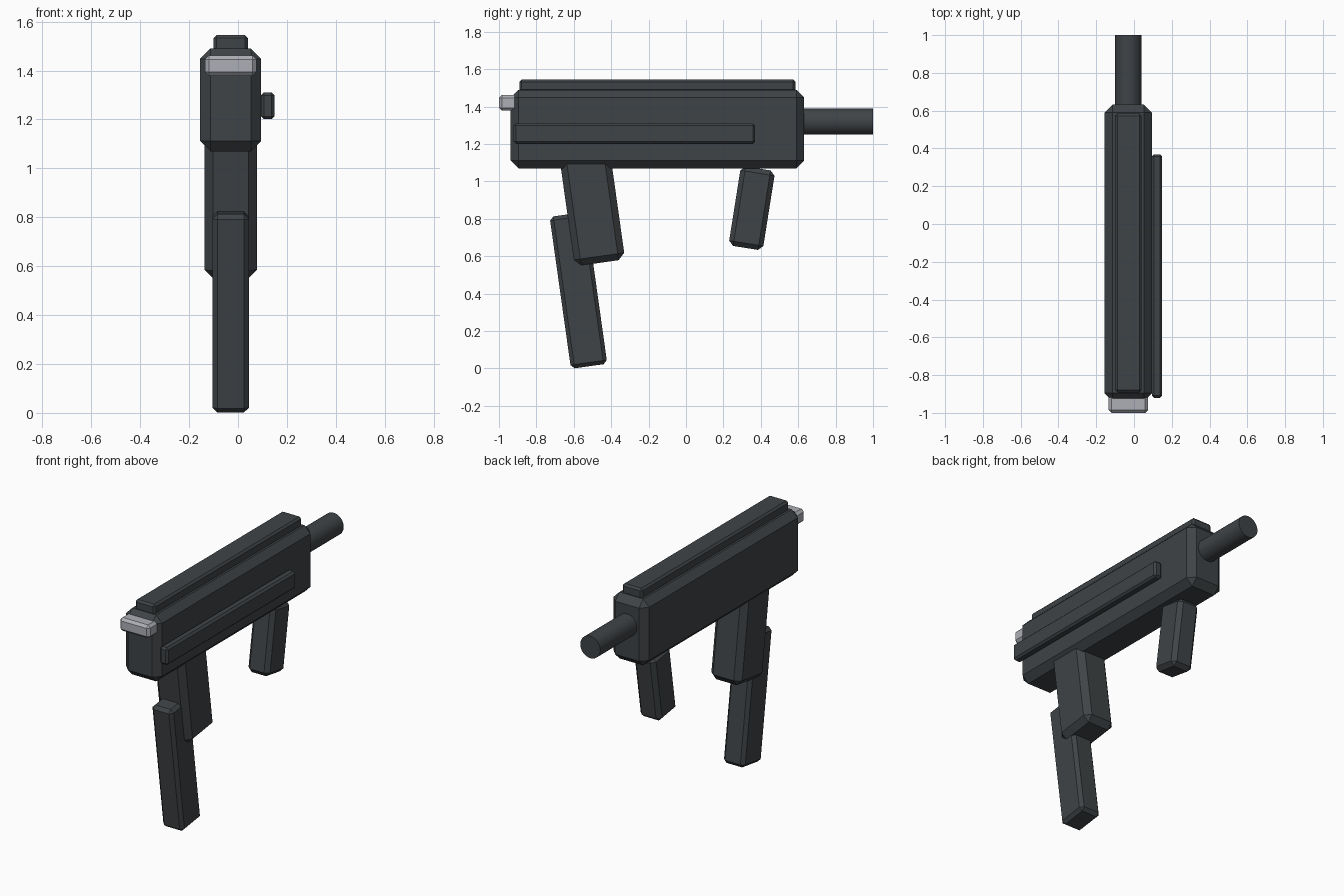
import bpy
from math import radians

cube = bpy.data.objects.get("Cube")
if cube:
    bpy.data.objects.remove(cube, do_unlink=True)


def material(name, colour):
    mat = bpy.data.materials.new(name)
    mat.use_nodes = True
    mat.diffuse_color = colour
    mat.node_tree.nodes["Principled BSDF"].inputs["Base Color"].default_value = colour
    return mat


DARK = material("dark gunmetal", (0.05, 0.057, 0.062, 1))
LIGHT = material("light steel", (0.42, 0.43, 0.47, 1))
MID_X = -0.03


def block(name, centre, size, bevel, tilt=0, mat=DARK):
    """Chamfered box, tilted about the x axis in degrees."""
    bpy.ops.mesh.primitive_cube_add(size=1, location=centre)
    obj = bpy.context.object
    obj.name = name
    obj.scale = size
    bpy.ops.object.transform_apply(location=False, rotation=False, scale=True)
    obj.rotation_euler.x = radians(tilt)
    mod = obj.modifiers.new("chamfer", "BEVEL")
    mod.width = bevel
    mod.segments = 1
    obj.data.materials.append(mat)
    return obj


# Main housing, with its top rail and side bar
block("receiver", (MID_X, -0.153, 1.28), (0.25, 1.57, 0.42), 0.042)
block("top_rail", (MID_X, -0.153, 1.512), (0.14, 1.476, 0.066), 0.012)
block("side_bar", (0.122, -0.276, 1.256), (0.055, 1.29, 0.11), 0.012)

# Pale block at the end
block("end_block", (MID_X, -0.94, 1.42), (0.21, 0.12, 0.084), 0.016, mat=LIGHT)

# Tilted grips and magazine
block("main_grip", (MID_X, -0.502, 0.862), (0.215, 0.272, 0.6), 0.035, 8)
block("magazine", (MID_X, -0.575, 0.418), (0.148, 0.196, 0.82), 0.02, 8)
block("fore_grip", (MID_X, 0.352, 0.857), (0.15, 0.185, 0.43), 0.025, -9)

# Round barrel
bpy.ops.mesh.primitive_cylinder_add(vertices=32, radius=0.07, depth=0.42,
                                    location=(MID_X, 0.79, 1.32),
                                    rotation=(radians(90), 0, 0))
barrel = bpy.context.object
barrel.name = "barrel"
barrel.data.materials.append(DARK)
bpy.ops.object.shade_smooth_by_angle(angle=radians(30))
